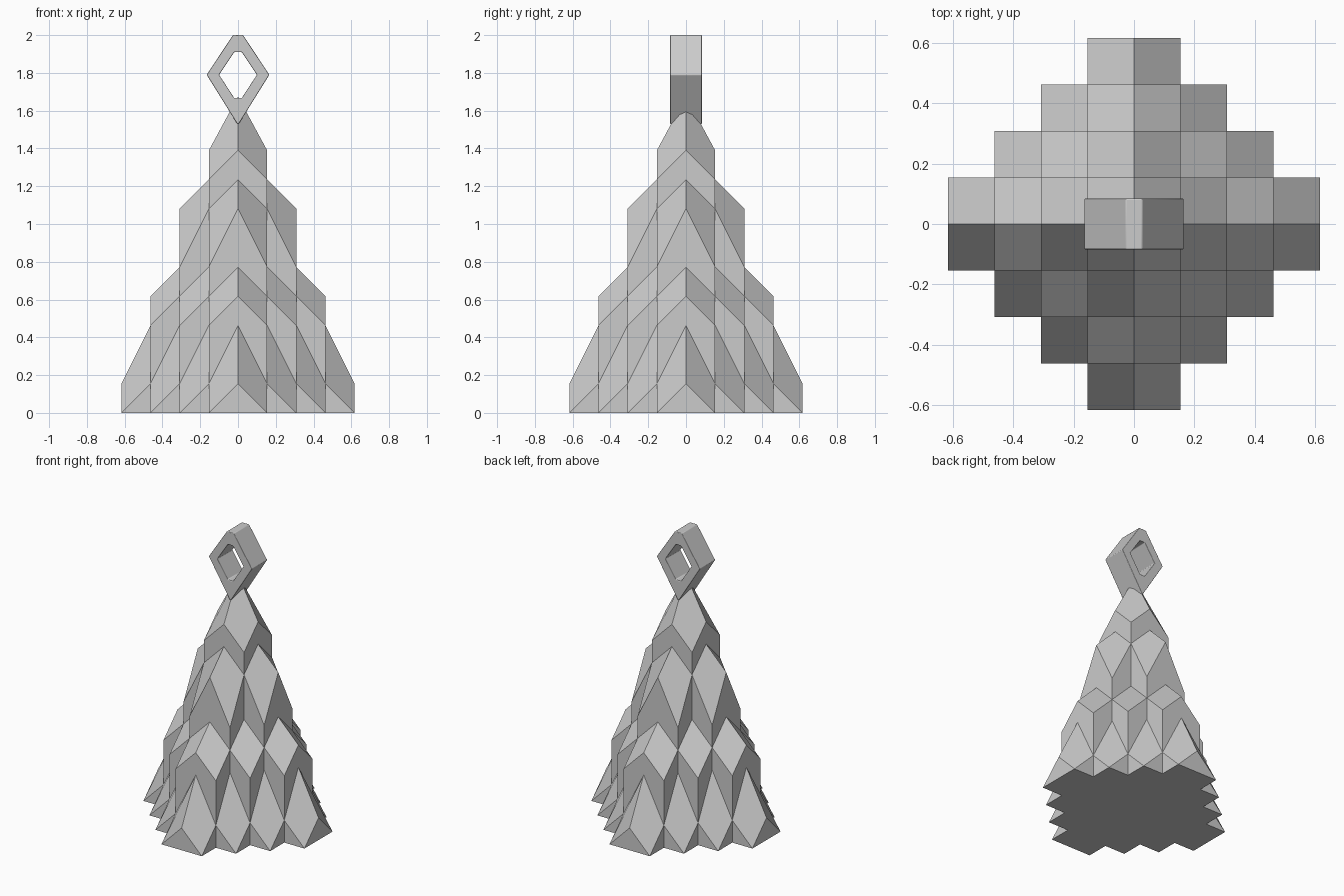
import bpy
import bmesh
import math

cube = bpy.data.objects.get("Cube")
if cube:
    bpy.data.objects.remove(cube, do_unlink=True)

UNIT = 0.1544
# Height of each successive ring of points, apex to base, in units
LEVELS = [10.85, 9, 8, 7, 5, 4, 3, 1, 0]

grey = bpy.data.materials.new("plain grey")
grey.use_nodes = True
COLOUR = (0.6, 0.6, 0.6, 1)
grey.diffuse_color = COLOUR
grey.node_tree.nodes["Principled BSDF"].inputs["Base Color"].default_value = COLOUR


def make_object(name, bm):
    bmesh.ops.recalc_face_normals(bm, faces=bm.faces)
    mesh = bpy.data.meshes.new(name)
    bm.to_mesh(mesh)
    bm.free()
    mesh.materials.append(grey)
    obj = bpy.data.objects.new(name, mesh)
    bpy.context.collection.objects.link(obj)
    return obj


def smooth(obj):
    bpy.ops.object.select_all(action='DESELECT')
    obj.select_set(True)
    bpy.context.view_layer.objects.active = obj
    bpy.ops.object.shade_smooth_by_angle(angle=math.radians(30))


# Faceted tree: tiers of sloping diamonds, each dropping as stepped walls
bm = bmesh.new()


def face(points, sx, sy):
    bm.faces.new([bm.verts.new((sx * x * UNIT, sy * y * UNIT, z * UNIT))
                  for x, y, z in points])


for tier in range(4):
    inner, side, outer = LEVELS[2 * tier:2 * tier + 3]
    below = LEVELS[2 * tier + 3] if tier < 3 else outer
    for i in range(tier + 1):
        j = tier - i
        a, b = i + 1, j + 1
        for sx in (1, -1):
            for sy in (1, -1):
                face([(i, j, inner), (a, j, side), (a, b, outer), (i, b, side)], sx, sy)
                for x, y in ((a, j), (i, b)):
                    wall = [(x, y, side), (a, b, outer), (a, b, below), (x, y, outer)]
                    if below == outer:
                        wall.pop(2)
                    face(wall, sx, sy)
bmesh.ops.remove_doubles(bm, verts=bm.verts, dist=0.001)
# Flat base closing the stepped outline
bmesh.ops.holes_fill(bm, edges=[e for e in bm.edges if e.is_boundary], sides=0)
smooth(make_object("faceted_tree", bm))

# Diamond-shaped hanging loop on the tip
OUTER = [(0.027, 2.0), (0.166, 1.79), (0.004, 1.53)]
INNER = [(0.02, 1.91), (0.1, 1.79), (0.02, 1.667)]
DEPTH = 0.084


def outline(half):
    return half + [(-x, z) for x, z in reversed(half)]


bm = bmesh.new()
loops = [[bm.verts.new((x, y, z)) for x, z in outline(half)]
         for half, y in ((OUTER, -DEPTH), (OUTER, DEPTH), (INNER, DEPTH), (INNER, -DEPTH))]
for n, loop in enumerate(loops):
    following = loops[(n + 1) % 4]
    for k in range(6):
        m = (k + 1) % 6
        bm.faces.new((loop[k], loop[m], following[m], following[k]))
hanger = make_object("hanging_loop", bm)
bevel = hanger.modifiers.new("soft edges", 'BEVEL')
bevel.width = 0.01
bevel.segments = 3
bevel.limit_method = 'ANGLE'
bevel.angle_limit = math.radians(30)
smooth(hanger)
